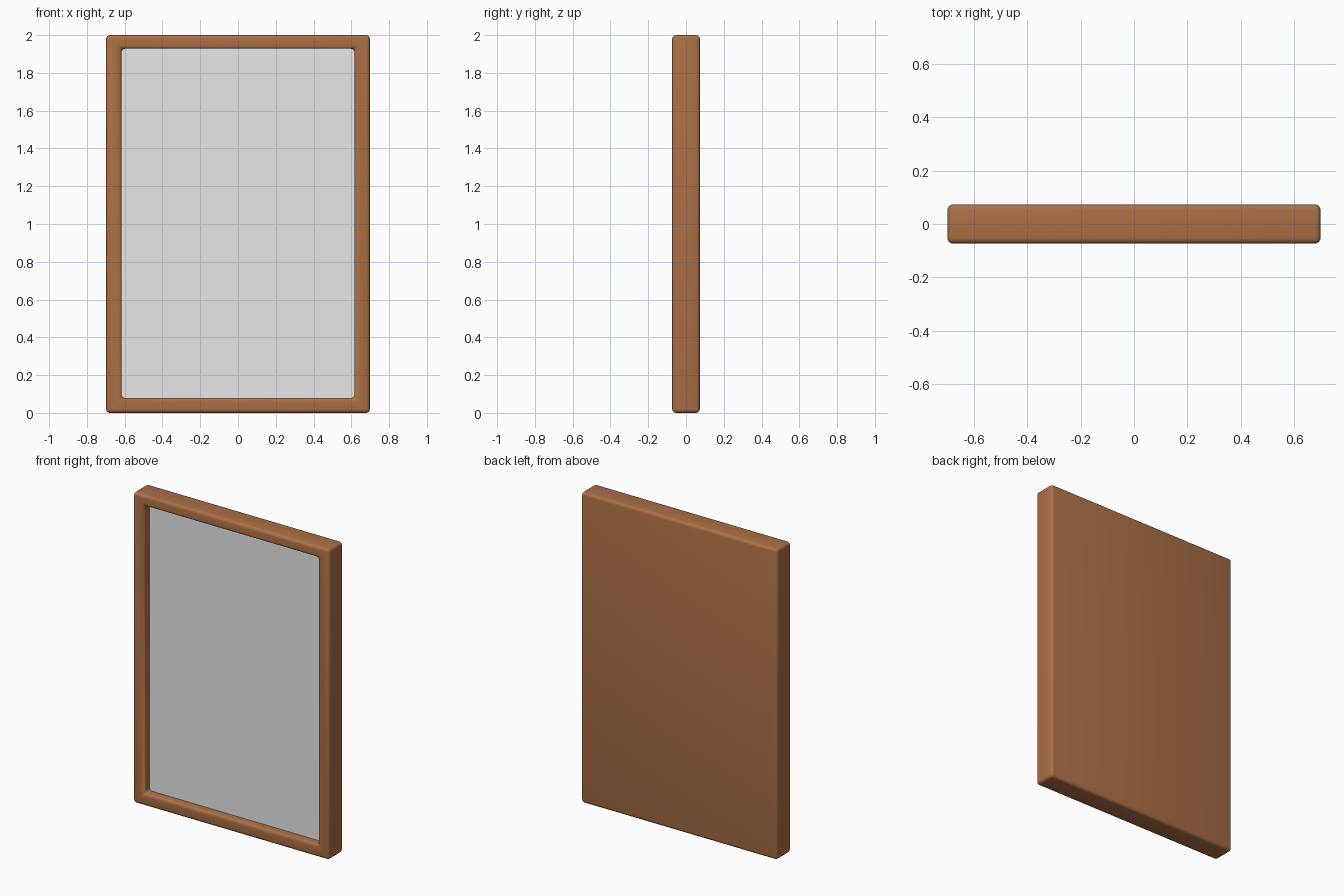
import bpy
import bmesh
from mathutils import Vector

if "Cube" in bpy.data.objects:
    bpy.data.objects.remove(bpy.data.objects["Cube"], do_unlink=True)

WIDTH, DEPTH, HEIGHT = 1.396, 0.146, 2.0
OPEN_X, OPEN_LOW, OPEN_HIGH = 0.617, 0.079, 1.928
PANEL_Y = -0.018          # front surface of the grey panel
FLOOR_Y = -0.01           # recess floor hidden behind the panel
ROUND = 0.02


def make_material(name, rgb):
    mat = bpy.data.materials.new(name)
    mat.use_nodes = True
    color = (*rgb, 1)
    mat.diffuse_color = color
    mat.node_tree.nodes["Principled BSDF"].inputs["Base Color"].default_value = color
    return mat


def box(bm, low, high):
    verts = bmesh.ops.create_cube(bm, size=1)["verts"]
    low, high = Vector(low), Vector(high)
    for v in verts:
        v.co = (low + high) / 2 + v.co * (high - low)


def add_object(name, bm, mat):
    mesh = bpy.data.meshes.new(name)
    bm.to_mesh(mesh)
    bm.free()
    mesh.materials.append(mat)
    obj = bpy.data.objects.new(name, mesh)
    bpy.context.collection.objects.link(obj)
    return obj


wood = make_material("brown wood", (0.415, 0.163, 0.062))
grey = make_material("pale grey", (0.8, 0.8, 0.8))

# Frame: one slab with a recess sunk into its front and every rim edge rounded
bm = bmesh.new()
box(bm, (-WIDTH / 2, -DEPTH / 2, 0), (WIDTH / 2, DEPTH / 2, HEIGHT))
front = min(bm.faces, key=lambda f: f.calc_center_median().y)
bmesh.ops.inset_region(bm, faces=[front], thickness=0.07)
for v in front.verts:
    v.co.x = OPEN_X if v.co.x > 0 else -OPEN_X
    v.co.z = OPEN_HIGH if v.co.z > HEIGHT / 2 else OPEN_LOW
floor = bmesh.ops.extrude_discrete_faces(bm, faces=[front])["faces"][0]
for v in floor.verts:
    v.co.y = FLOOR_Y
bm.normal_update()
edges = [e for e in bm.edges
         if floor not in e.link_faces and e.calc_face_angle(0) > 0.5]
bmesh.ops.bevel(bm, geom=edges, offset=ROUND, segments=4, profile=0.5,
                affect='EDGES', clamp_overlap=True)
bmesh.ops.recalc_face_normals(bm, faces=bm.faces)
frame = add_object("frame", bm, wood)

# Panel: thin sheet whose edges run into the frame
bm = bmesh.new()
edge = 0.02
box(bm, (-OPEN_X - edge, PANEL_Y, OPEN_LOW - edge),
    (OPEN_X + edge, FLOOR_Y + 0.01, OPEN_HIGH + edge))
add_object("panel", bm, grey)

# Smooth rounding on the frame
bpy.ops.object.select_all(action='DESELECT')
frame.select_set(True)
bpy.context.view_layer.objects.active = frame
bpy.ops.object.shade_smooth_by_angle()
